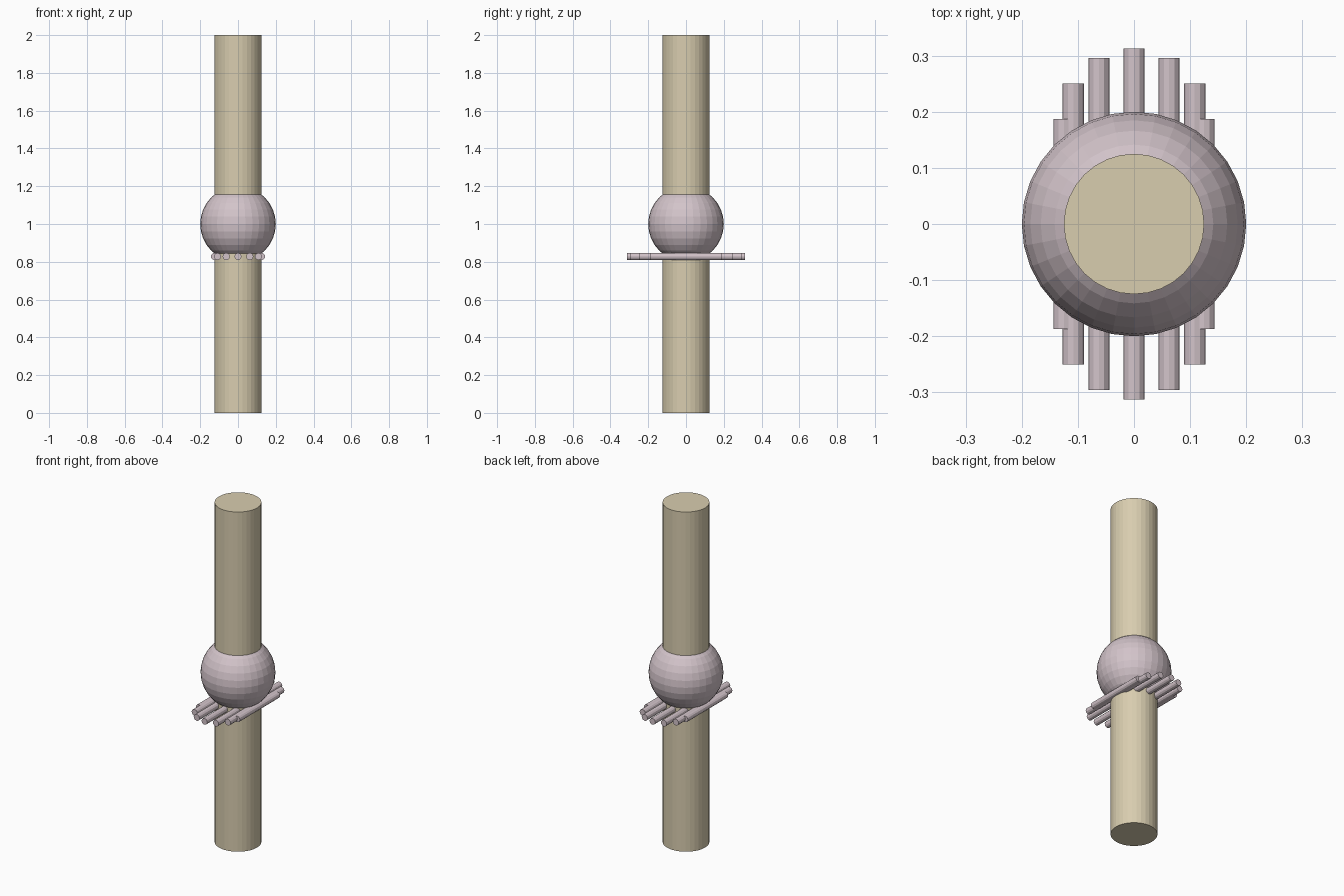
import bpy
from math import sin, cos, pi, radians

cube = bpy.data.objects.get("Cube")
if cube:
    bpy.data.objects.remove(cube, do_unlink=True)


def make_material(name, rgb):
    mat = bpy.data.materials.new(name)
    mat.use_nodes = True
    color = (*rgb, 1)
    mat.diffuse_color = color
    mat.node_tree.nodes["Principled BSDF"].inputs["Base Color"].default_value = color
    return mat


def finish(name, mat):
    obj = bpy.context.object
    obj.name = name
    obj.data.materials.append(mat)
    return obj


tan = make_material("tan", (0.69, 0.61, 0.43))
mauve = make_material("pale mauve", (0.65, 0.55, 0.59))

POST_RADIUS = 0.125
ROD_COUNT = 12

# Tall post
bpy.ops.mesh.primitive_cylinder_add(vertices=32, radius=POST_RADIUS, depth=2, location=(0, 0, 1))
finish("post", tan)

# Faceted ball around the middle of the post
bpy.ops.mesh.primitive_uv_sphere_add(segments=32, ring_count=16, radius=0.2, location=(0, 0, 1))
finish("ball", mauve)

# Parallel rods, centred on a ring just below the ball
for i in range(ROD_COUNT):
    a = 2 * pi * i / ROD_COUNT
    bpy.ops.mesh.primitive_cylinder_add(
        vertices=12, radius=0.0188, depth=0.375, rotation=(radians(90), 0, 0),
        location=(POST_RADIUS * cos(a), POST_RADIUS * sin(a), 0.828))
    finish(f"rod_{i + 1}", mauve)
